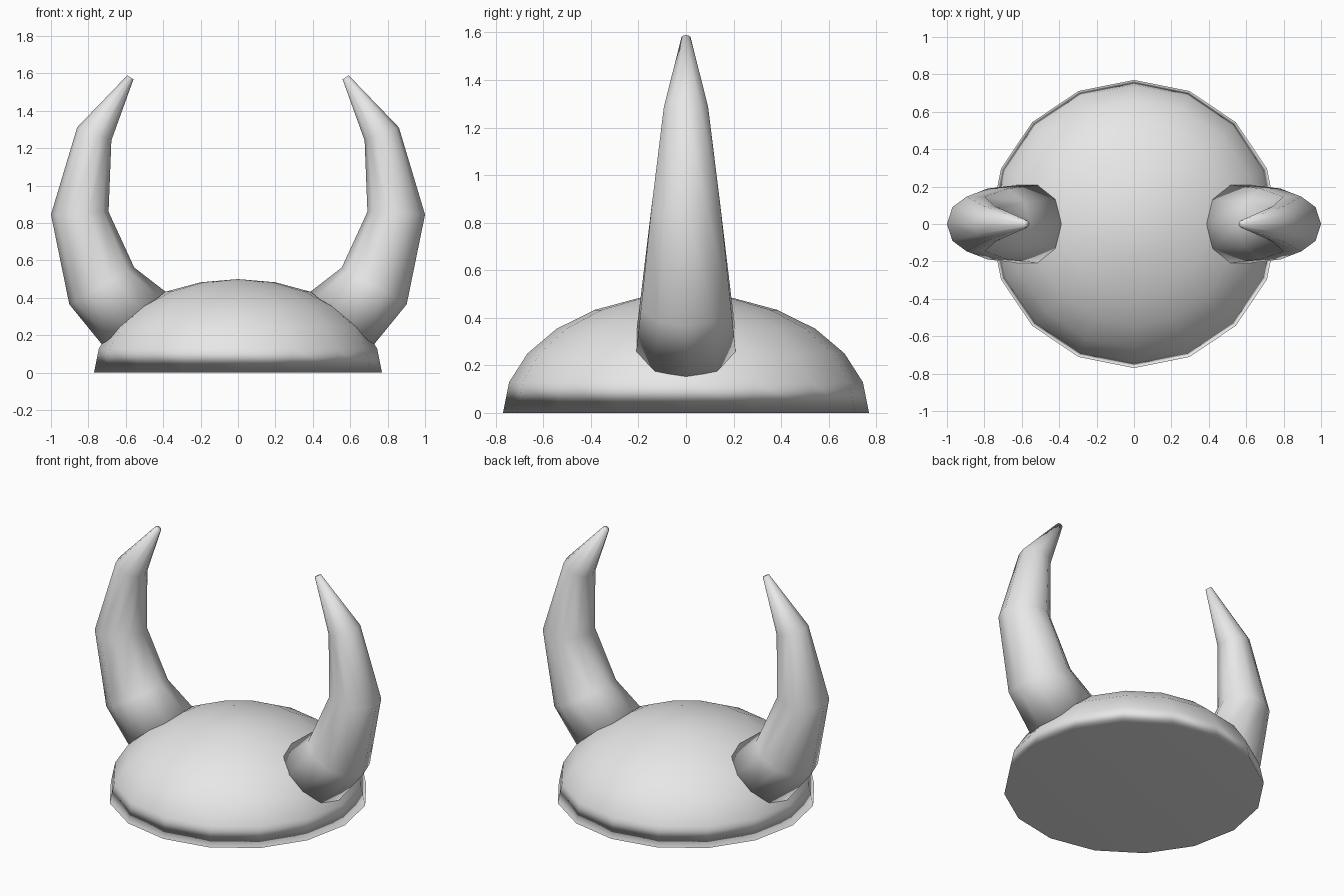
import bpy
import bmesh
from math import sin, cos, tau
from mathutils import Vector

cube = bpy.data.objects.get("Cube")
if cube:
    bpy.data.objects.remove(cube, do_unlink=True)

GREY = (0.8, 0.8, 0.8, 1)
grey = bpy.data.materials.new("plain grey")
grey.use_nodes = True
grey.diffuse_color = GREY
grey.node_tree.nodes["Principled BSDF"].inputs["Base Color"].default_value = GREY


def make_object(name, bm):
    """Turn a bmesh into a smooth, grey object."""
    bmesh.ops.recalc_face_normals(bm, faces=bm.faces)
    for face in bm.faces:
        face.smooth = True
    mesh = bpy.data.meshes.new(name)
    bm.to_mesh(mesh)
    bm.free()
    mesh.materials.append(grey)
    obj = bpy.data.objects.new(name, mesh)
    bpy.context.collection.objects.link(obj)
    return obj


# Helmet dome: upper half of a flattened sphere, closed underneath
bm = bmesh.new()
bmesh.ops.create_uvsphere(bm, u_segments=16, v_segments=12, radius=1)
bmesh.ops.bisect_plane(bm, geom=bm.verts[:] + bm.edges[:] + bm.faces[:],
                       plane_co=(0, 0, 0), plane_no=(0, 0, 1),
                       dist=0.001, clear_inner=True)
bmesh.ops.scale(bm, vec=(0.77, 0.77, 0.5), verts=bm.verts)
bmesh.ops.holes_fill(bm, edges=[e for e in bm.edges if e.is_boundary], sides=0)
dome = make_object("helmet_dome", bm)
soft = dome.modifiers.new("soft rim", "WEIGHTED_NORMAL")
soft.mode = "FACE_AREA"

# Horn rings, base to tip: inner (x, z) and outer (x, z)
RINGS = [
    ((0.388, 0.433), (0.725, 0.148)),
    ((0.555, 0.562), (0.902, 0.365)),
    ((0.692, 0.860), (1.000, 0.845)),
    ((0.677, 1.241), (0.860, 1.311)),
    ((0.559, 1.568), (0.592, 1.589)),
]
SIDES = 10


def make_horn(name, side):
    bm = bmesh.new()
    loops = []
    for (xi, zi), (xo, zo) in RINGS:
        inner, outer = Vector((xi * side, 0, zi)), Vector((xo * side, 0, zo))
        centre, arm = (inner + outer) / 2, (inner - outer) / 2
        across = Vector((0, arm.length, 0))
        loops.append([bm.verts.new(centre + arm * cos(tau * i / SIDES)
                                   + across * sin(tau * i / SIDES))
                      for i in range(SIDES)])
    for low, high in zip(loops, loops[1:]):
        for i in range(SIDES):
            j = (i + 1) % SIDES
            bm.faces.new((low[i], low[j], high[j], high[i]))
    bm.faces.new(loops[0])
    bm.faces.new(loops[-1])
    return make_object(name, bm)


for name, side in (("left_horn", 1), ("right_horn", -1)):
    make_horn(name, side)
